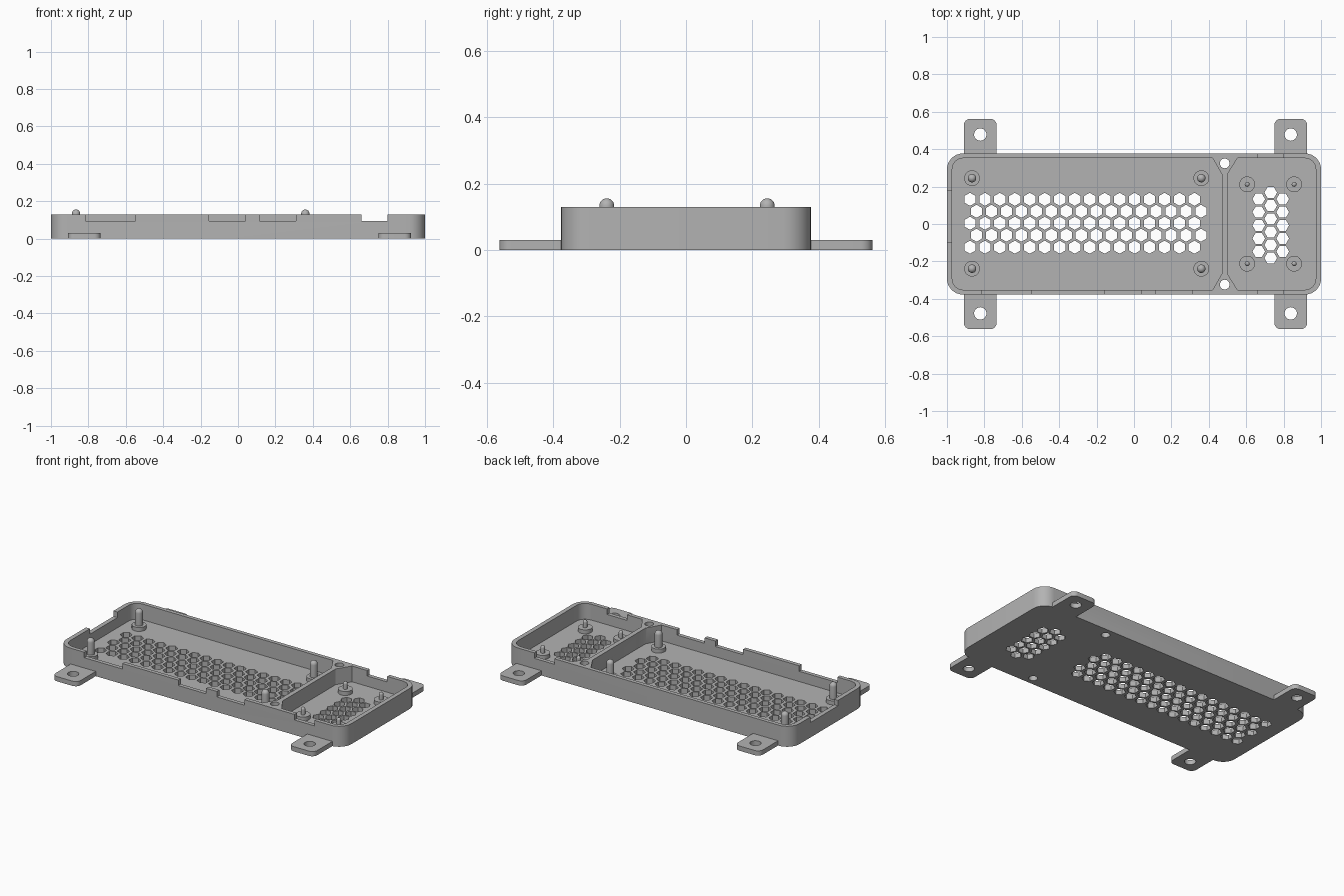
import bpy, bmesh, math
from mathutils import Vector

cube = bpy.data.objects.get("Cube")
if cube:
    bpy.data.objects.remove(cube, do_unlink=True)

WALL_TOP, FLOOR_TOP, NOTCH_Z = 0.13, 0.03, 0.095
HALF_X, HALF_Y = 1.0, 0.377

grey = bpy.data.materials.new("plain grey")
grey.use_nodes = True
grey.diffuse_color = (0.45, 0.45, 0.45, 1)
grey.node_tree.nodes["Principled BSDF"].inputs["Base Color"].default_value = (0.45, 0.45, 0.45, 1)


def rounded(corners, steps=8):
    """Outline from (x, y, radius) corners listed counter-clockwise."""
    pts, n = [], len(corners)
    for i, (x, y, r) in enumerate(corners):
        p = Vector((x, y))
        if r == 0:
            pts.append(p)
            continue
        a = (Vector(corners[i - 1][:2]) - p).normalized()
        b = (Vector(corners[(i + 1) % n][:2]) - p).normalized()
        half = a.angle(b) / 2
        centre = p + (a + b).normalized() * (r / math.sin(half))
        start = p + a * (r / math.tan(half)) - centre
        end = p + b * (r / math.tan(half)) - centre
        a0 = math.atan2(start.y, start.x)
        sweep = (math.atan2(end.y, end.x) - a0) % math.tau
        for k in range(steps + 1):
            t = a0 + sweep * k / steps
            pts.append(centre + Vector((math.cos(t), math.sin(t))) * r)
    return pts


def box(x0, x1, y0, y1, r=0):
    return rounded([(x0, y0, r), (x1, y0, r), (x1, y1, r), (x0, y1, r)])


def ngon(x, y, r, sides, turn=0.0):
    return [Vector((x + r * math.cos(turn + math.tau * k / sides),
                    y + r * math.sin(turn + math.tau * k / sides))) for k in range(sides)]


def add_prism(bm, z0, z1, outline, holes=()):
    """Extrude an outline with holes from z0 to z1."""
    edges = []
    for loop in [outline, *holes]:
        vs = [bm.verts.new((p.x, p.y, z0)) for p in loop]
        edges += [bm.edges.new((vs[i - 1], vs[i])) for i in range(len(vs))]
    fill = bmesh.ops.triangle_fill(bm, edges=edges, use_beauty=True)["geom"]
    faces = [g for g in fill if isinstance(g, bmesh.types.BMFace)]
    top = bmesh.ops.extrude_face_region(bm, geom=faces, use_keep_orig=True)["geom"]
    bmesh.ops.translate(bm, vec=(0, 0, z1 - z0),
                        verts=[g for g in top if isinstance(g, bmesh.types.BMVert)])


def finish(name, bm):
    bmesh.ops.recalc_face_normals(bm, faces=bm.faces)
    mesh = bpy.data.meshes.new(name)
    bm.to_mesh(mesh)
    bm.free()
    mesh.materials.append(grey)
    ob = bpy.data.objects.new(name, mesh)
    bpy.context.collection.objects.link(ob)
    return ob


def smooth(ob):
    bpy.ops.object.select_all(action='DESELECT')
    ob.select_set(True)
    bpy.context.view_layer.objects.active = ob
    bpy.ops.object.shade_smooth_by_angle(angle=math.radians(30))


# Ventilation holes: main grid, then the small grid
holes = []
for row in range(5):
    for col in range(16):
        holes.append(ngon(-0.877 + 0.08 * col + 0.035 * (row % 2), 0.132 - 0.064 * row,
                          0.035, 6, math.pi / 6))
for col, count in enumerate((5, 6, 5)):
    for k in range(count):
        holes.append(ngon(0.667 + 0.064 * col, -0.007 + 0.07 * (k - (count - 1) / 2), 0.034, 6))

# Screw holes at both ends of the divider
for s in (-1, 1):
    holes.append(ngon(0.485, 0.324 * s, 0.026, 24))

# Tray body
bm = bmesh.new()
add_prism(bm, 0, WALL_TOP, box(-HALF_X, HALF_X, -HALF_Y, HALF_Y, 0.085), holes)
body = finish("tray_body", bm)

# Compartment cutter, leaving a divider that flares at its ends
IN_X, IN_Y, R = 0.972, 0.352, 0.06
bm = bmesh.new()
add_prism(bm, FLOOR_TOP, 0.3, rounded([
    (-IN_X, -IN_Y, R), (0.42, -IN_Y, 0), (0.47, -0.265, 0),
    (0.47, 0.265, 0), (0.42, IN_Y, 0), (-IN_X, IN_Y, R)]))
add_prism(bm, FLOOR_TOP, 0.3, rounded([
    (0.553, -IN_Y, 0), (IN_X, -IN_Y, R), (IN_X, IN_Y, R),
    (0.553, IN_Y, 0), (0.499, 0.265, 0), (0.499, -0.265, 0)]))
pockets = finish("compartment_cutter", bm)

# Notch cutter for the rim
bm = bmesh.new()
for x0, x1 in ((-0.815, -0.548), (-0.155, 0.04), (0.115, 0.31), (0.66, 0.80)):
    add_prism(bm, NOTCH_Z, 0.3, box(x0, x1, -0.45, -0.33))
add_prism(bm, NOTCH_Z, 0.3, box(0.66, 0.80, 0.33, 0.45))
add_prism(bm, NOTCH_Z, 0.3, box(-1.1, -0.95, -0.095, 0.18))
notches = finish("notch_cutter", bm)

for cutter in (pockets, notches):
    cutter.hide_render = True
    mod = body.modifiers.new(cutter.name, 'BOOLEAN')
    mod.operation, mod.solver, mod.object = 'DIFFERENCE', 'EXACT', cutter
bpy.context.view_layer.update()
cut = bpy.data.meshes.new_from_object(body.evaluated_get(bpy.context.evaluated_depsgraph_get()))
body.modifiers.clear()
body.data = cut
for cutter in (pockets, notches):
    bpy.data.objects.remove(cutter, do_unlink=True)
smooth(body)

# Mounting tabs
for x, side in ((-0.822, "right"), (0.838, "left")):
    for s, end in ((-1, "front"), (1, "back")):
        outline = rounded([(x - 0.088, HALF_Y, 0), (x + 0.088, HALF_Y, 0),
                           (x + 0.088, 0.5625, 0.035), (x - 0.088, 0.5625, 0.035)])
        hole = ngon(x, 0.478, 0.033, 24)
        bm = bmesh.new()
        add_prism(bm, 0, FLOOR_TOP, [Vector((p.x, p.y * s)) for p in outline],
                  [[Vector((p.x, p.y * s)) for p in hole]])
        smooth(finish(f"{end}_{side}_mounting_tab", bm))


def standoff(name, x, y, pin_r, pin_top, base_top):
    """Lathe a round base with a dome-tipped pin."""
    dome = [(pin_r * math.cos(t), pin_top - pin_r + pin_r * math.sin(t))
            for t in (math.pi / 2 * k / 6 for k in range(7))]
    profile = [(0.042, FLOOR_TOP - 0.005), (0.042, base_top), (pin_r, base_top)] + dome
    bm = bmesh.new()
    vs = [bm.verts.new((x + r, y, z)) for r, z in profile]
    edges = [bm.edges.new(pair) for pair in zip(vs, vs[1:])]
    bmesh.ops.spin(bm, geom=vs + edges, cent=(x, y, 0), axis=(0, 0, 1),
                   angle=math.tau, steps=24)
    bmesh.ops.remove_doubles(bm, verts=bm.verts, dist=0.0001)
    smooth(finish(name, bm))


# Board standoffs
for s, end in ((-1, "front"), (1, "back")):
    for x, side in ((-0.866, "right"), (0.36, "left")):
        standoff(f"{end}_{side}_main_standoff", x, 0.242 * s + 0.003, 0.0225, 0.156, 0.055)
    for x, side in ((0.605, "right"), (0.856, "left")):
        standoff(f"{end}_{side}_small_standoff", x, 0.212 * s, 0.013, 0.1, 0.055)
